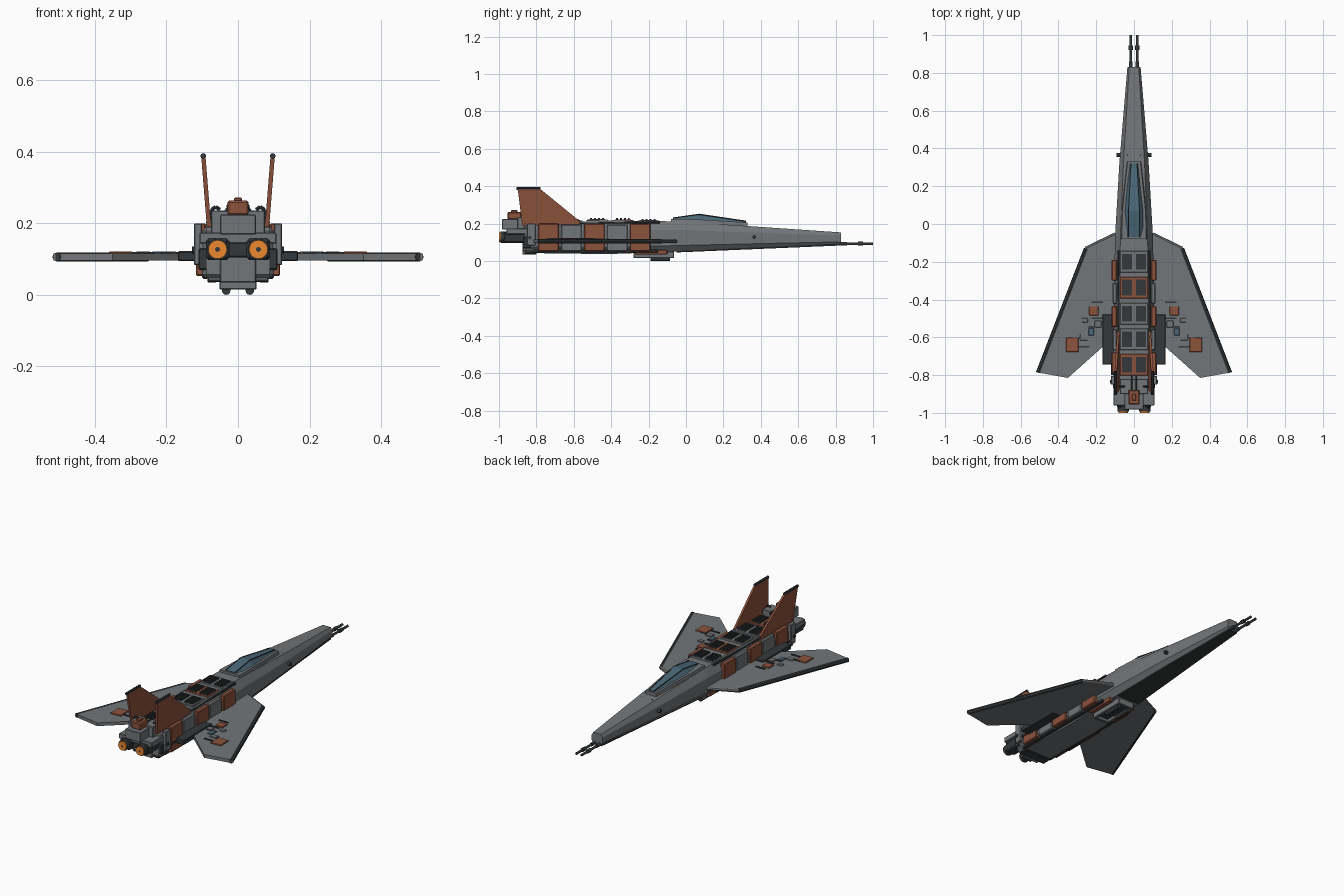
import bpy, bmesh, math
from mathutils import Vector

if "Cube" in bpy.data.objects:
    bpy.data.objects.remove(bpy.data.objects["Cube"])


def mat(name, c):
    m = bpy.data.materials.new(name)
    m.diffuse_color = (*c, 1)
    m.use_nodes = True
    m.node_tree.nodes["Principled BSDF"].inputs["Base Color"].default_value = m.diffuse_color
    return m


GREY = mat("hull_grey", (0.17, 0.18, 0.19))
DARK = mat("dark_metal", (0.035, 0.04, 0.043))
RUST = mat("rust_panel", (0.27, 0.085, 0.045))
BLUE = mat("canopy_glass", (0.07, 0.14, 0.19))
GLOW = mat("engine_glow", (0.85, 0.25, 0.03))


def finish(name, bm, m, bevel=0):
    bmesh.ops.recalc_face_normals(bm, faces=bm.faces)
    me = bpy.data.meshes.new(name)
    bm.to_mesh(me)
    bm.free()
    me.materials.append(m)
    ob = bpy.data.objects.new(name, me)
    bpy.context.collection.objects.link(ob)
    if bevel:
        b = ob.modifiers.new("bevel", 'BEVEL')
        b.width, b.segments = bevel, 1
    return ob


def box(name, x, y, z, m, bevel=0.003):
    """Box from (min, max) ranges on each axis."""
    bm = bmesh.new()
    bmesh.ops.create_cube(bm, size=1)
    for v in bm.verts:
        v.co = [(r[0] + r[1]) / 2 + c * (r[1] - r[0]) for c, r in zip(v.co, (x, y, z))]
    return finish(name, bm, m, bevel)


def mbox(name, x, y, z, m, bevel=0.003):
    for side, s in (("right", 1), ("left", -1)):
        box(f"{name}_{side}", sorted((s * x[0], s * x[1])), y, z, m, bevel)


def tube(name, a, b, r, m, n=12, r2=None):
    a, b = Vector(a), Vector(b)
    bm = bmesh.new()
    bmesh.ops.create_cone(bm, cap_ends=True, segments=n, radius1=r,
                          radius2=r if r2 is None else r2, depth=(b - a).length)
    q = (b - a).to_track_quat('Z', 'Y')
    for v in bm.verts:
        v.co = q @ v.co + (a + b) / 2
    return finish(name, bm, m)


def loft(name, rings, m, bevel=0):
    """Skin a row of equal-sized closed rings and cap both ends."""
    bm = bmesh.new()
    vs = [[bm.verts.new(p) for p in ring] for ring in rings]
    n = len(vs[0])
    for a, b in zip(vs, vs[1:]):
        for i in range(n):
            bm.faces.new((a[i], a[(i + 1) % n], b[(i + 1) % n], b[i]))
    bm.faces.new(vs[0])
    bm.faces.new(vs[-1])
    return finish(name, bm, m, bevel)


# fuselage: eight-sided section (y, half width, bottom, top)
def section(y, w, lo, hi):
    h = hi - lo
    half = [(w * .74, lo), (w, lo + h * .2), (w, lo + h * .72), (w * .72, hi)]
    return [(x, y, z) for x, z in half] + [(-x, y, z) for x, z in reversed(half)]


loft("fuselage", [section(*s) for s in (
    (-.86, .108, .043, .2), (-.42, .107, .037, .217), (-.06, .1, .05, .212),
    (.33, .077, .068, .187), (.83, .035, .09, .153))], GREY)
loft("nose_keel", [[(-w, y, z), (w, y, z), (w, y, z + .008), (-w, y, z + .008)]
                   for y, w, z in ((-.05, .072, .046), (.83, .028, .083))], DARK)

# cockpit frame and faceted glass
def canopy_ring(y, w, lo, hi):
    return [(-w, y, lo), (w, y, lo), (w * .5, y, hi), (-w * .5, y, hi)]


loft("canopy_frame", [[(-w, y, lo), (w, y, lo), (w * .9, y, hi), (-w * .9, y, hi)]
                      for y, w, lo, hi in ((-.08, .072, .2, .226), (.07, .068, .19, .222),
                                           (.33, .038, .178, .206))], GREY)
loft("canopy_glass", [canopy_ring(*s) for s in (
    (-.07, .058, .21, .229), (.07, .056, .21, .25), (.32, .031, .195, .212))], BLUE)
for s in (1, -1):
    for i, (a, b) in enumerate((((.03, -.07, .23), (.029, .07, .25)),
                                ((.029, .07, .25), (.016, .32, .213)))):
        tube(f"canopy_rib_{i}_{s}", (s * a[0], *a[1:]), (s * b[0], *b[1:]), .003, DARK, 6)

# nose guns and side sensors
for s in (1, -1):
    tube(f"nose_gun_{s}", (s * .017, .8, .093), (s * .017, 1, .093), .007, DARK)
    tube(f"gun_collar_{s}", (s * .017, .92, .093), (s * .017, .945, .093), .011, DARK)
    tube(f"gun_sleeve_{s}", (s * .017, .82, .093), (s * .017, .86, .093), .01, DARK)
    tube(f"side_sensor_{s}", (s * .07, .365, .128), (s * .092, .365, .128), .01, DARK)
    tube(f"top_sensor_{s}", (s * .035, .365, .17), (s * .035, .365, .185), .005, DARK, 8)

# spine vents with slatted grilles
for i, y in enumerate((-.2, -.337, -.475, -.61, -.745)):
    z = (.217, .22, .221, .217, .212)[i]
    c = RUST if i in (1, 4) else GREY
    box(f"vent_block_{i}", (-.075, .075), (y - .057, y + .057), (z - .035, z), c)
    mbox(f"vent_grille_{i}", (.01, .064), (y - .042, y + .042), (z - .01, z + .003), DARK, 0)
    for k in range(4):
        yy = y - .032 + k * .021
        mbox(f"vent_slat_{i}_{k}", (.012, .062), (yy - .005, yy + .005), (z, z + .009), DARK, 0)

# flank panels, rails and pipes
for i in range(5):
    y = -.79 + i * .1225
    mbox(f"flank_panel_{i}", (.09, .118 if i % 2 == 0 else .113), (y, y + .11),
         (.053, .2 if i % 2 == 0 else .195), RUST if i % 2 == 0 else GREY, .004)
mbox("flank_rail", (.1, .122), (-.8, -.15), (.1, .112), DARK)
mbox("lower_flank_trim", (.08, .1), (-.82, -.15), (.045, .062), DARK)
for s in (1, -1):
    tube(f"spine_pipe_{s}", (s * .081, -.84, .196), (s * .081, -.14, .207), .006, DARK, 8)

# swept wings with dark leading edges, root plates and raised panels
outline = [(.09, -.05), (.26, -.13), (.515, -.785), (.35, -.815), (.165, -.65), (.09, -.59)]
for side, s in (("right", 1), ("left", -1)):
    loft(f"wing_{side}", [[(s * x, y, z) for x, y in outline] for z in (.096, .115)], GREY)
    tube(f"wing_edge_{side}", (s * .253, -.13, .106), (s * .507, -.787, .106), .0125, DARK, 8)
    tube(f"wing_root_edge_{side}", (s * .1, -.055, .106), (s * .255, -.13, .106), .01, GREY, 8)
mbox("wing_root_plate", (.1, .168), (-.745, -.48), (.094, .122), DARK)
for i, (x, y, w, l, c) in enumerate((
        (.213, -.46, .024, .024, RUST), (.327, -.64, .033, .038, RUST),
        (.227, -.57, .014, .02, BLUE), (.19, -.53, .018, .018, GREY),
        (.265, -.6, .02, .016, GREY), (.26, -.51, .016, .012, GREY))):
    mbox(f"wing_panel_{i}", (x - w, x + w), (y - l, y + l), (.11, .121), c, .002)
for i, (x, y) in enumerate(((.2, -.415), (.2, -.5), (.215, -.545), (.3, -.605), (.27, -.65))):
    mbox(f"wing_strip_{i}", (x - .035, x + .025), (y - .004, y + .004), (.11, .12), DARK, 0)

# twin tail fins, leaning outward
fin = [(-.875, .19), (-.9, .39), (-.785, .39), (-.57, .215), (-.57, .19)]
for side, s in (("right", 1), ("left", -1)):
    loft(f"tail_fin_{side}", [[(s * (.081 + (z - .19) * .08 + t), y, z) for y, z in fin]
                              for t in (-.006, .006)], RUST)
    tube(f"fin_cap_{side}", (s * .097, -.905, .388), (s * .097, -.778, .388), .008, DARK, 8)

# engine block and surrounding machinery
box("engine_bulkhead", (-.1, .1), (-.87, -.8), (.045, .19), GREY, .012)
mbox("bulkhead_cheek", (.1, .123), (-.85, -.805), (.083, .2), GREY)
mbox("cheek_cap", (.085, .11), (-.87, -.83), (.07, .13), DARK)
box("engine_crossbar", (-.108, .108), (-.96, -.84), (.143, .174), GREY)
box("engine_top_block", (-.075, .075), (-.9, -.82), (.165, .236), GREY)
box("engine_top_housing", (-.05, .05), (-.983, -.86), (.168, .225), GREY)
box("engine_core", (-.085, .085), (-.94, -.85), (.105, .16), DARK)
box("engine_center_plate", (-.05, .05), (-.875, -.85), (.035, .115), GREY)
box("engine_lower_lip", (-.085, .085), (-.86, -.8), (.036, .05), DARK)
box("power_unit", (-.03, .03), (-.955, -.88), (.223, .263), RUST, .005)
box("power_unit_cap", (-.011, .011), (-.935, -.9), (.26, .272), RUST)
mbox("power_conduit", (.008, .016), (-.89, -.8), (.225, .242), DARK)
for s in (1, -1):
    x = s * .057
    box(f"nozzle_mount_{s}", (x - .033, x + .033), (-.975, -.86), (.097, .157), DARK, .008)
    tube(f"nozzle_{s}", (x, -.94, .127), (x, -.992, .127), .03, DARK, 20)
    tube(f"nozzle_glow_{s}", (x, -.98, .127), (x, -1, .127), .026, GLOW, 20)
    tube(f"nozzle_core_{s}", (x, -.98, .127), (x, -1, .127), .007, DARK, 10).location.y = -.0005
    tube(f"side_thruster_{s}", (s * .1, -.835, .125), (s * .128, -.835, .125), .01, DARK, 10)
    # looping hoses beside the top block
    pts = [(.05, -.86, .238), (.062, -.86, .246), (.074, -.86, .238), (.085, -.86, .2)]
    for k, (a, b) in enumerate(zip(pts, pts[1:])):
        tube(f"hose_{k}_{s}", (s * a[0], *a[1:]), (s * b[0], *b[1:]), .005, DARK, 8)

# belly bay: framed recess with two short barrels
mbox("belly_frame_side", (.036, .052), (-.28, -.065), (.015, .055), GREY)
for i, y in enumerate((-.28, -.081)):
    box(f"belly_frame_end_{i}", (-.05, .05), (y, y + .016), (.015, .055), GREY)
box("belly_bay_floor", (-.04, .04), (-.27, -.075), (.032, .05), DARK, 0)
mbox("belly_skirt", (.06, .085), (-.27, -.1), (.034, .06), RUST)
for s in (1, -1):
    tube(f"belly_barrel_{s}", (s * .033, -.19, .012), (s * .033, -.085, .012), .012, DARK)
